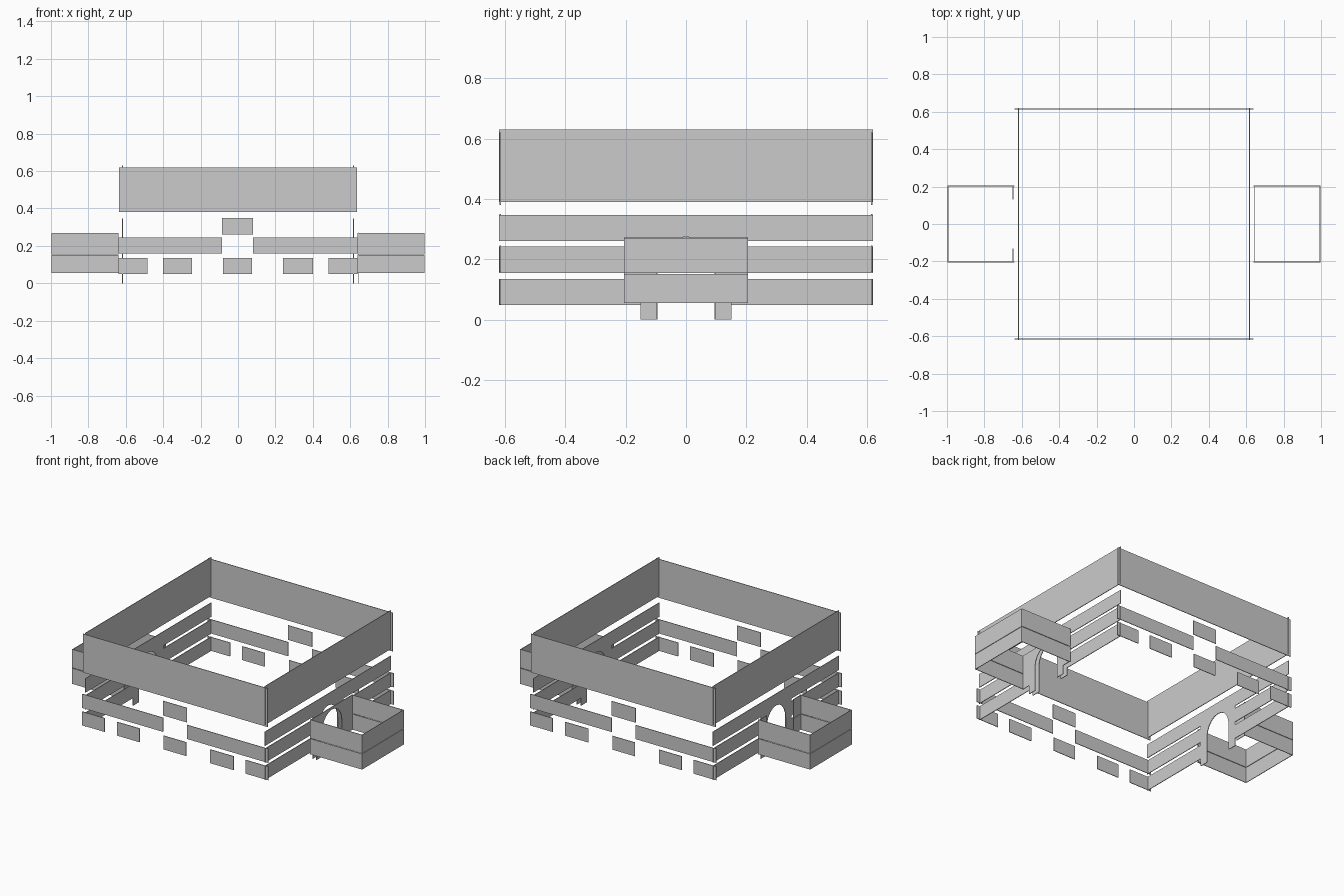
import bpy, bmesh, math

if "Cube" in bpy.data.objects:
    bpy.data.objects.remove(bpy.data.objects["Cube"])

T = 0.004  # sheet thickness


def plate(name, axis, pos, polys):
    """Thin sheet at axis=pos; polys are outlines in (along, z)."""
    bm = bmesh.new()
    for pts in polys:
        layers = []
        for d in (-T / 2, T / 2):
            layers.append([bm.verts.new((pos + d, u, z) if axis == 'x' else (u, pos + d, z))
                           for u, z in pts])
        bm.faces.new(layers[0][::-1])
        bm.faces.new(layers[1])
        n = len(pts)
        for i in range(n):
            j = (i + 1) % n
            bm.faces.new((layers[0][i], layers[0][j], layers[1][j], layers[1][i]))
    bmesh.ops.recalc_face_normals(bm, faces=bm.faces)
    me = bpy.data.meshes.new(name)
    bm.to_mesh(me)
    bm.free()
    ob = bpy.data.objects.new(name, me)
    bpy.context.collection.objects.link(ob)
    return ob


def rect(u0, u1, z0, z1):
    return [(u0, z0), (u1, z0), (u1, z1), (u0, z1)]


def arch(half, base, spring, peak, n=10):
    """Open-bottomed arch outline from left foot to right foot."""
    curve = [(-half * math.cos(math.pi * i / n),
              spring + (peak - spring) * math.sin(math.pi * i / n)) for i in range(n + 1)]
    return [(-half, base)] + curve + [(half, base)]


# Front and back walls: rail, planks with gaps and a small centre plank
for s, side in ((-1, "front"), (1, "back")):
    y = s * 0.615
    plate(side + "_top_board", 'y', y, [rect(-0.635, 0.635, 0.385, 0.625)])
    plate(side + "_centre_plank", 'y', y, [rect(-0.085, 0.08, 0.265, 0.355)])
    plate(side + "_middle_planks", 'y', y,
          [rect(-0.64, -0.085, 0.163, 0.25), rect(0.08, 0.64, 0.163, 0.25)])
    plate(side + "_lower_planks", 'y', y,
          [rect(a, b, 0.055, 0.14) for a, b in
           ((-0.64, -0.485), (-0.40, -0.245), (-0.08, 0.075), (0.24, 0.40), (0.485, 0.64))])

# Side walls: top board, three rows of planks and an arched doorway
for s, side in ((-1, "left"), (1, "right")):
    x = s * 0.618
    plate(side + "_top_board", 'x', x, [rect(-0.62, 0.62, 0.395, 0.635)])
    rows = ((0.053, 0.14), (0.16, 0.247), (0.265, 0.352))
    plate(side + "_planks", 'x', x,
          [rect(a, b, z0, z1) for z0, z1 in rows for a, b in ((-0.62, -0.15), (0.15, 0.62))])
    plate(side + "_doorway", 'x', x,
          [[(0.15, 0.005), (0.15, 0.352), (-0.15, 0.352), (-0.15, 0.005)]
           + arch(0.095, 0.005, 0.17, 0.28)])

# Side pens: two stacked boards on each outer face
levels = ((0.06, 0.157), (0.16, 0.275))
for s, side in ((-1, "left"), (1, "right")):
    a, b = sorted((s * 0.64, s * 0.998))
    plate(side + "_pen_end", 'x', s * 0.995, [rect(-0.205, 0.205, *l) for l in levels])
    for t, face in ((-1, "front"), (1, "back")):
        plate(side + "_pen_" + face, 'y', t * 0.203, [rect(a, b, *l) for l in levels])

# Inner side of pens: short stubs on the left, arched gate on the right
plate("left_pen_stubs", 'x', -0.647,
      [rect(p, q, *l) for l in levels for p, q in ((-0.205, -0.13), (0.13, 0.205))])
plate("right_pen_gate", 'x', 0.645,
      [[(0.15, 0.005), (0.15, 0.06), (0.205, 0.06), (0.205, 0.277), (-0.205, 0.277),
        (-0.205, 0.06), (-0.15, 0.06), (-0.15, 0.005)] + arch(0.097, 0.005, 0.16, 0.262)])

# Rest the model on the ground
for ob in bpy.data.objects:
    ob.location.z -= 0.005
